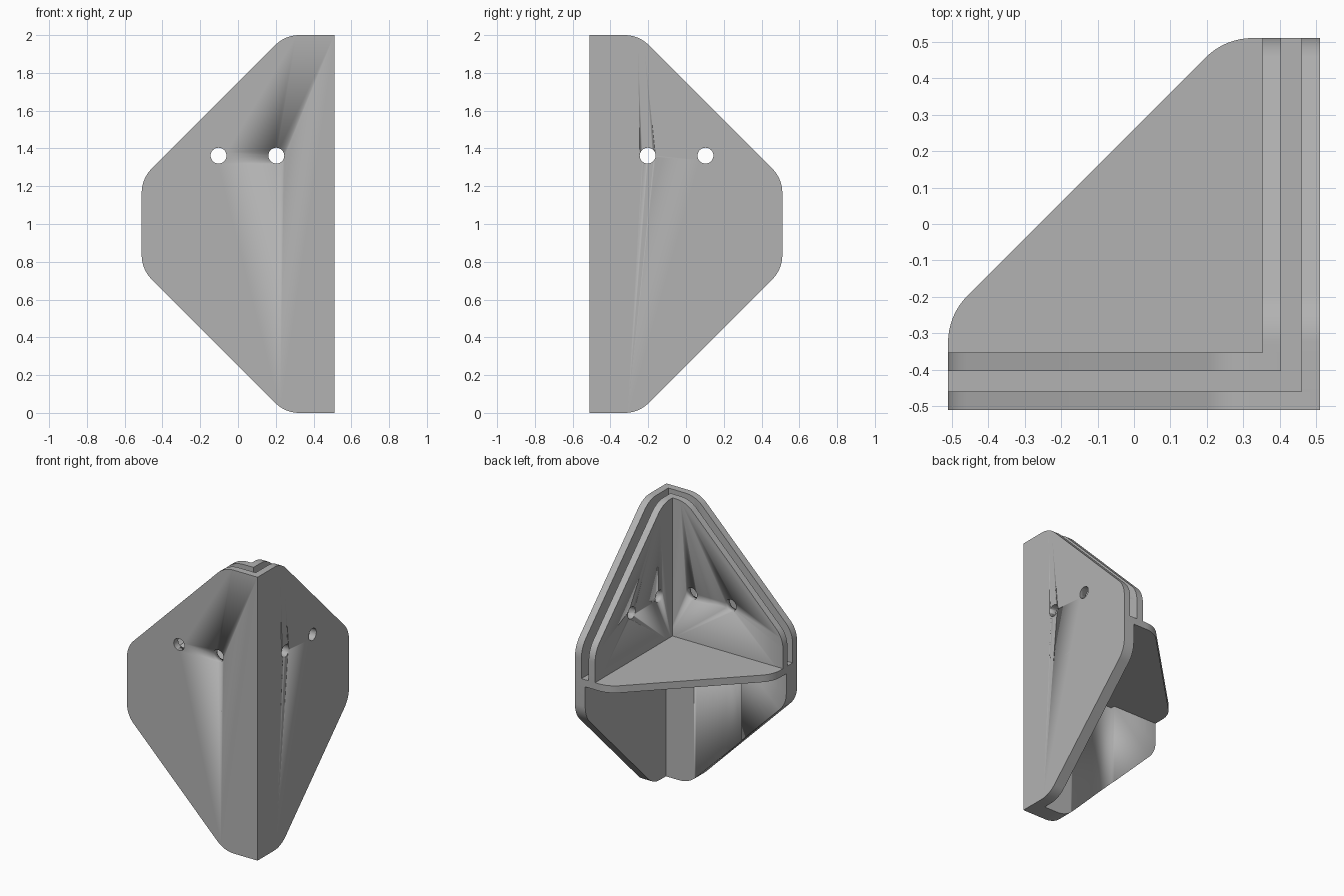
import bpy, bmesh, math
from mathutils import Vector

if "Cube" in bpy.data.objects:
    bpy.data.objects.remove(bpy.data.objects["Cube"])

H = 0.51          # half width of the bracket
CUT = 0.25        # where the sloped edges leave the straight ones
FLOOR, TOP = 0.975, 1.025

grey = bpy.data.materials.new("plain_grey")
grey.use_nodes = True
grey.diffuse_color = (0.45, 0.45, 0.45, 1)
grey.node_tree.nodes["Principled BSDF"].inputs["Base Color"].default_value = (0.45, 0.45, 0.45, 1)


def rounded(corners, radius=0.18, steps=8):
    """Outline from (u, v, is_round) corners, with arcs at the round ones."""
    out = []
    for i, (u, v, is_round) in enumerate(corners):
        p = Vector((u, v))
        if not is_round:
            out.append(p)
            continue
        a = (Vector(corners[i - 1][:2]) - p).normalized()
        b = (Vector(corners[(i + 1) % len(corners)][:2]) - p).normalized()
        half = a.angle(b) / 2
        centre = p + (a + b).normalized() * radius / math.sin(half)
        start = p + a * radius / math.tan(half) - centre
        end = p + b * radius / math.tan(half) - centre
        for k in range(steps + 1):
            t = k / steps
            out.append(centre + (start.lerp(end, t)).normalized() * radius)
    return out


def prism(name, outline, place, lo, hi, clips=()):
    """Extrude an outline from lo to hi; clips are (point, removed side)."""
    bm = bmesh.new()
    face = bm.faces.new([bm.verts.new(place(p.x, p.y, lo)) for p in outline])
    ext = bmesh.ops.extrude_face_region(bm, geom=[face])
    move = Vector(place(0, 0, hi)) - Vector(place(0, 0, lo))
    bmesh.ops.translate(bm, vec=move, verts=[g for g in ext["geom"] if isinstance(g, bmesh.types.BMVert)])
    for co, no in clips:
        cut = bmesh.ops.bisect_plane(bm, geom=bm.verts[:] + bm.edges[:] + bm.faces[:],
                                     plane_co=co, plane_no=no, clear_outer=True)
        edges = [g for g in cut["geom_cut"] if isinstance(g, bmesh.types.BMEdge)]
        bmesh.ops.edgeloop_fill(bm, edges=edges)
    bmesh.ops.recalc_face_normals(bm, faces=bm.faces)
    mesh = bpy.data.meshes.new(name)
    bm.to_mesh(mesh)
    bm.free()
    mesh.materials.append(grey)
    obj = bpy.data.objects.new(name, mesh)
    bpy.context.collection.objects.link(obj)
    bpy.ops.object.select_all(action="DESELECT")
    obj.select_set(True)
    bpy.context.view_layer.objects.active = obj
    bpy.ops.object.shade_smooth_by_angle(angle=math.radians(30))
    return obj


def cut_with(obj, cutter):
    mod = obj.modifiers.new("cut", "BOOLEAN")
    mod.operation = "DIFFERENCE"
    mod.solver = "EXACT"
    mod.object = cutter
    cutter.hide_render = True
    cutter.hide_viewport = True


# Placement of outline (u, v) and depth d for each direction
def on_front(u, v, d):
    return (u, -d, v)


def on_side(u, v, d):
    return (d, -u, v)


def flat(u, v, d):
    return (u, v, d)


wall = rounded([(H, 0, False), (H, 2, False), (CUT, 2, True), (-H, 2 - H + CUT - 0.5, True),
                (-H, H - CUT + 0.5, True), (CUT, 0, True)])
up, down = (0, 0, 1), (0, 0, -1)
above = ((0, 0, FLOOR), down)
below = ((0, 0, FLOOR + 0.01), up)


def past_x(x):
    return ((x, 0, 0), (1, 0, 0))


def before_y(y):
    return ((0, y, 0), (0, -1, 0))


# Outer and inner wall pairs
front_outer = prism("front_outer_wall", wall, on_front, 0.46, H)
side_outer = prism("side_outer_wall", wall, on_side, 0.46, H, [before_y(-0.46)])
front_inner = prism("front_inner_wall", wall, on_front, 0.353, 0.403, [above, past_x(0.403)])
side_inner = prism("side_inner_wall", wall, on_side, 0.353, 0.403, [above, before_y(-0.353)])

# Solid thickening below the shelf
front_lower = prism("front_lower_wall", wall, on_front, 0.39, 0.46, [below, past_x(0.46)])
prism("side_lower_wall", wall, on_side, 0.43, 0.46, [below, before_y(-0.39)])

# Shallow curved recess in the lower front wall
curve = [Vector((0.21 - 0.23 * k / 10, -0.39 - 0.03 * (k / 10) ** 2)) for k in range(11)]
recess = curve + [Vector(p) for p in ((-0.16, -0.42), (-0.16, -0.36), (0.21, -0.36))]
cut_with(front_lower, prism("recess_cutter", recess, flat, -0.1, 1.1))

# Triangular shelf
shelf = rounded([(H, -H, False), (H, H, False), (CUT, H, True), (-H, -CUT, True), (-H, -H, False)])
prism("shelf", shelf, flat, FLOOR, TOP)

# Screw holes through both wall pairs
for place, walls in ((on_front, (front_outer, front_inner)), (on_side, (side_outer, side_inner))):
    for u in (-0.103, 0.203):
        ring = [Vector((u + 0.042 * math.cos(a), 1.362 + 0.042 * math.sin(a)))
                for a in (math.tau * k / 32 for k in range(32))]
        cutter = prism("hole_cutter", ring, place, 0.3, 0.6)
        for w in walls:
            cut_with(w, cutter)
